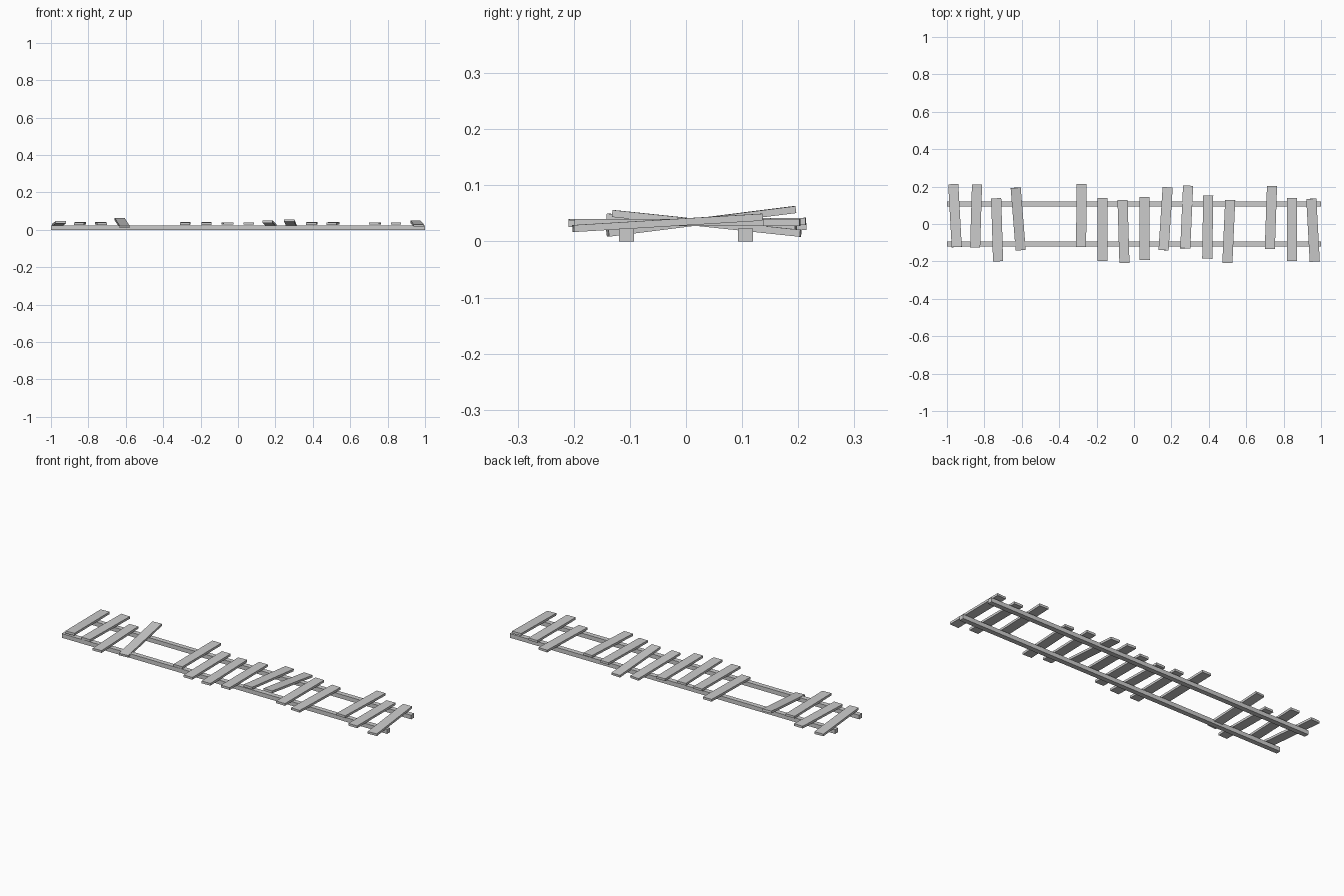
import bpy
from mathutils import Matrix, Euler


def box(name, size, loc, rot=(0, 0, 0)):
    bpy.ops.mesh.primitive_cube_add(size=1)
    ob = bpy.context.object
    ob.name = name
    ob.data.transform(Matrix.Diagonal((*size, 1)))
    ob.location = loc
    ob.rotation_euler = Euler(rot)
    return ob


# two long rails lying on the ground
for side, y in (("front", -0.106), ("back", 0.106)):
    box(side + "_rail", (2.0, 0.027, 0.023), (0, y, 0.0115))

# uneven cross planks: slot index, y offset, yaw, tilt (empty slots are missing planks)
planks = [
    (0, 0.045, 0.055, -0.04), (1, 0.043, -0.03, 0.01), (2, -0.031, 0.03, 0.01),
    (3, 0.027, 0.08, 0.125), (6, 0.045, -0.01, 0.01), (7, -0.03, 0.0, 0.01),
    (8, -0.04, 0.03, 0.0), (9, -0.025, 0.005, 0.0), (10, 0.028, -0.065, -0.06),
    (11, 0.037, -0.045, -0.105), (12, -0.017, -0.015, 0.01),
    (13, -0.04, -0.045, 0.01), (15, 0.035, -0.035, 0.0),
    (16, -0.03, 0.0, 0.0), (17, -0.033, 0.055, 0.06),
]
for slot, y, yaw, tilt in planks:
    z = 0.034 + tilt * y * 0.5
    box(f"plank_{slot:02d}", (0.054, 0.337, 0.0125),
        (-0.957 + slot * 0.1126, y, z), (tilt, 0, yaw))
